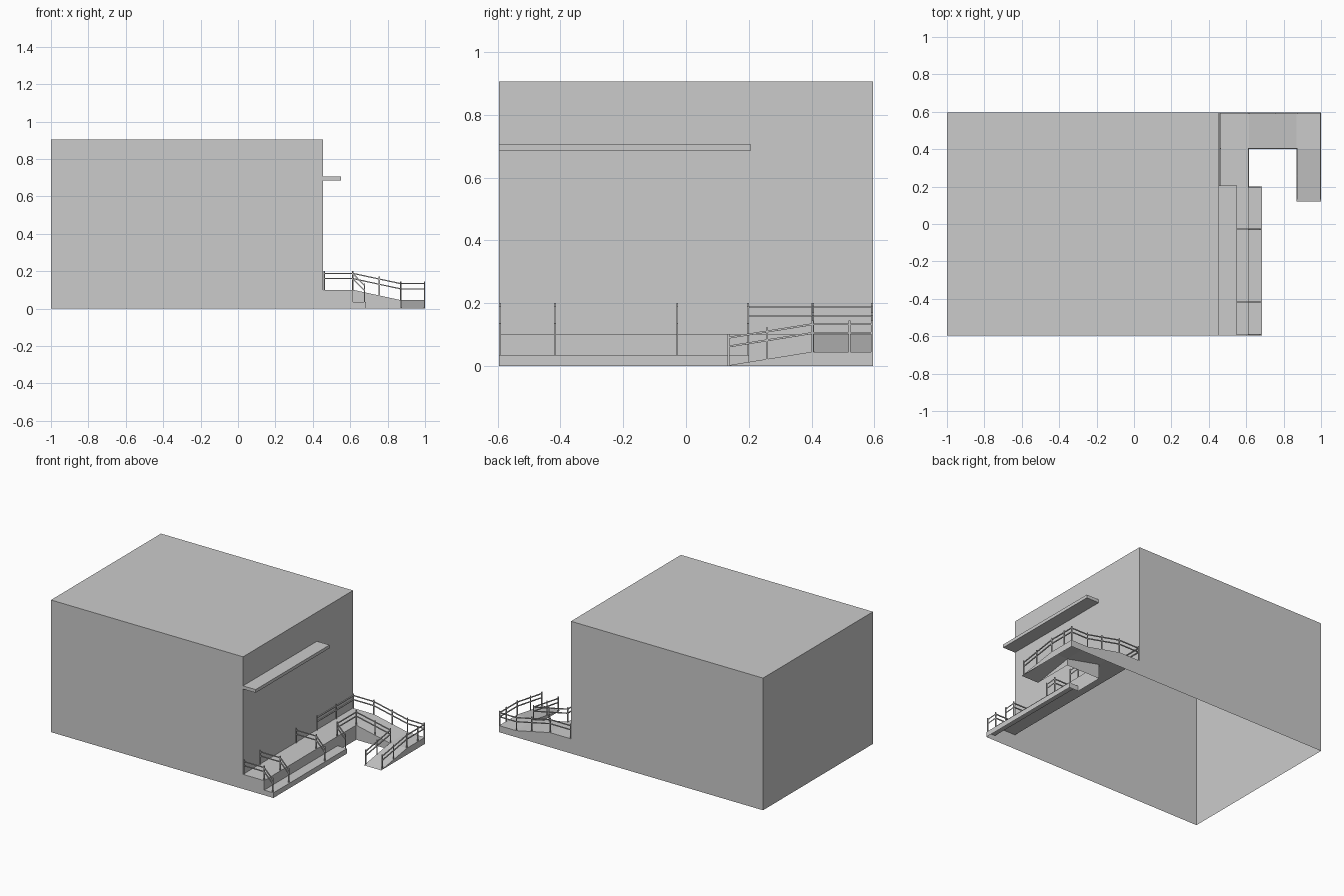
import bpy, bmesh
from mathutils import Vector, Matrix

if "Cube" in bpy.data.objects:
    bpy.data.objects.remove(bpy.data.objects["Cube"])

WALL, EDGE, CURB = 0.455, 0.615, 0.685      # building wall, deck edge, step edge (x)
Y = 0.595                                   # half depth
ROOF, DECK, STEP, LAND = 0.905, 0.10, 0.035, 0.045
BAR = 0.006                                 # railing bar thickness


def finish(bm, name):
    me = bpy.data.meshes.new(name)
    bmesh.ops.recalc_face_normals(bm, faces=bm.faces)
    bm.to_mesh(me)
    bm.free()
    ob = bpy.data.objects.new(name, me)
    bpy.context.collection.objects.link(ob)
    return ob


def skirted(name, patches):
    """Weld top patches and drop their outer edges to the ground (open underneath)."""
    bm = bmesh.new()
    for p in patches:
        bm.faces.new([bm.verts.new(v) for v in p])
    bmesh.ops.remove_doubles(bm, verts=bm.verts, dist=1e-5)
    for e in [e for e in bm.edges if e.is_boundary]:
        a, b = (v.co.copy() for v in e.verts)
        on_wall = abs(a.x - WALL) < 1e-4 and abs(b.x - WALL) < 1e-4
        vertical = (a - b).xy.length < 1e-4
        if on_wall or vertical:
            continue
        low = [Vector((q.x, q.y, 0)) for q in (b, a) if q.z > 1e-4]
        if low:
            bm.faces.new([bm.verts.new(q) for q in [a, b] + low])
    bmesh.ops.remove_doubles(bm, verts=bm.verts, dist=1e-5)
    return finish(bm, name)


def add_box(bm, centre, size, rot=Matrix()):
    m = Matrix.Translation(centre) @ rot @ Matrix.Diagonal((*size, 1))
    bmesh.ops.create_cube(bm, size=1, matrix=m)


def railing(name, path, extra=()):
    """Two bars following floor points, a post at each point and at extra points."""
    bm = bmesh.new()
    pts = [Vector(p) for p in path]
    for a, b in zip(pts, pts[1:]):
        rot = (b - a).to_track_quat('X', 'Z').to_matrix().to_4x4()
        for h in (0.06, 0.088):
            add_box(bm, (a + b) / 2 + Vector((0, 0, h)), ((b - a).length, BAR, BAR), rot)
    for p in pts + [Vector(e) for e in extra]:
        add_box(bm, p + Vector((0, 0, 0.05)), (BAR, BAR, 0.1))
    return finish(bm, name)


# main building block, open at the bottom
skirted("building", [
    [(-1, -Y, ROOF), (WALL, -Y, ROOF), (WALL, Y, ROOF), (-1, Y, ROOF)],
    [(WALL, -Y, DECK), (WALL, Y, DECK), (WALL, Y, ROOF), (WALL, -Y, ROOF)],
])

# raised deck with long step, sloped ramp, landing and lower ramp
skirted("deck_and_ramp", [
    [(WALL, -Y, DECK), (EDGE, -Y, DECK), (EDGE, 0.2, DECK), (EDGE, 0.4, DECK),
     (EDGE, Y, DECK), (WALL, Y, DECK)],
    [(EDGE, -Y, STEP), (EDGE, 0.2, STEP), (EDGE, 0.2, DECK), (EDGE, -Y, DECK)],
    [(EDGE, -Y, STEP), (CURB, -Y, STEP), (CURB, 0.2, STEP), (EDGE, 0.2, STEP)],
    [(EDGE, 0.4, DECK), (0.87, 0.4, LAND), (0.87, Y, LAND), (EDGE, Y, DECK)],
    [(0.87, 0.4, LAND), (1, 0.4, LAND), (1, Y, LAND), (0.87, Y, LAND)],
    [(0.87, 0.12, 0), (1, 0.12, 0), (1, 0.4, LAND), (0.87, 0.4, LAND)],
])

# entrance canopy
bm = bmesh.new()
add_box(bm, (0.5025, -0.195, 0.695), (0.095, 0.8, 0.022))
finish(bm, "canopy")

# step railings
top, foot = EDGE - 0.002, 0.677
for i, y in enumerate((-0.592, -0.417, -0.028)):
    railing(f"step_railing_{i + 1}", [(WALL + 0.005, y, DECK), (top, y, DECK), (foot, y, STEP)])
railing("step_railing_4", [(top, 0.197, DECK), (foot, 0.197, STEP)])

# outer railing: along the wall, down the ramp, round the landing
yo, xo, w = Y - 0.003, 0.997, WALL + 0.006
railing("outer_railing",
        [(w, 0.197, DECK), (w, yo, DECK), (EDGE, yo, DECK), (0.87, yo, LAND),
         (xo, yo, LAND), (xo, 0.403, LAND), (xo, 0.135, 0.002)],
        [(w, 0.403, DECK), (0.755, yo, 0.07), (xo, 0.52, LAND), (xo, 0.258, 0.022)])

# inner railing
yi, xi = 0.404, 0.872
railing("inner_railing",
        [(top, 0.197, DECK), (top, yi, DECK), (xi, yi, LAND), (xi, 0.135, 0.002)],
        [(0.755, yi, 0.07), (xi, 0.258, 0.022)])
